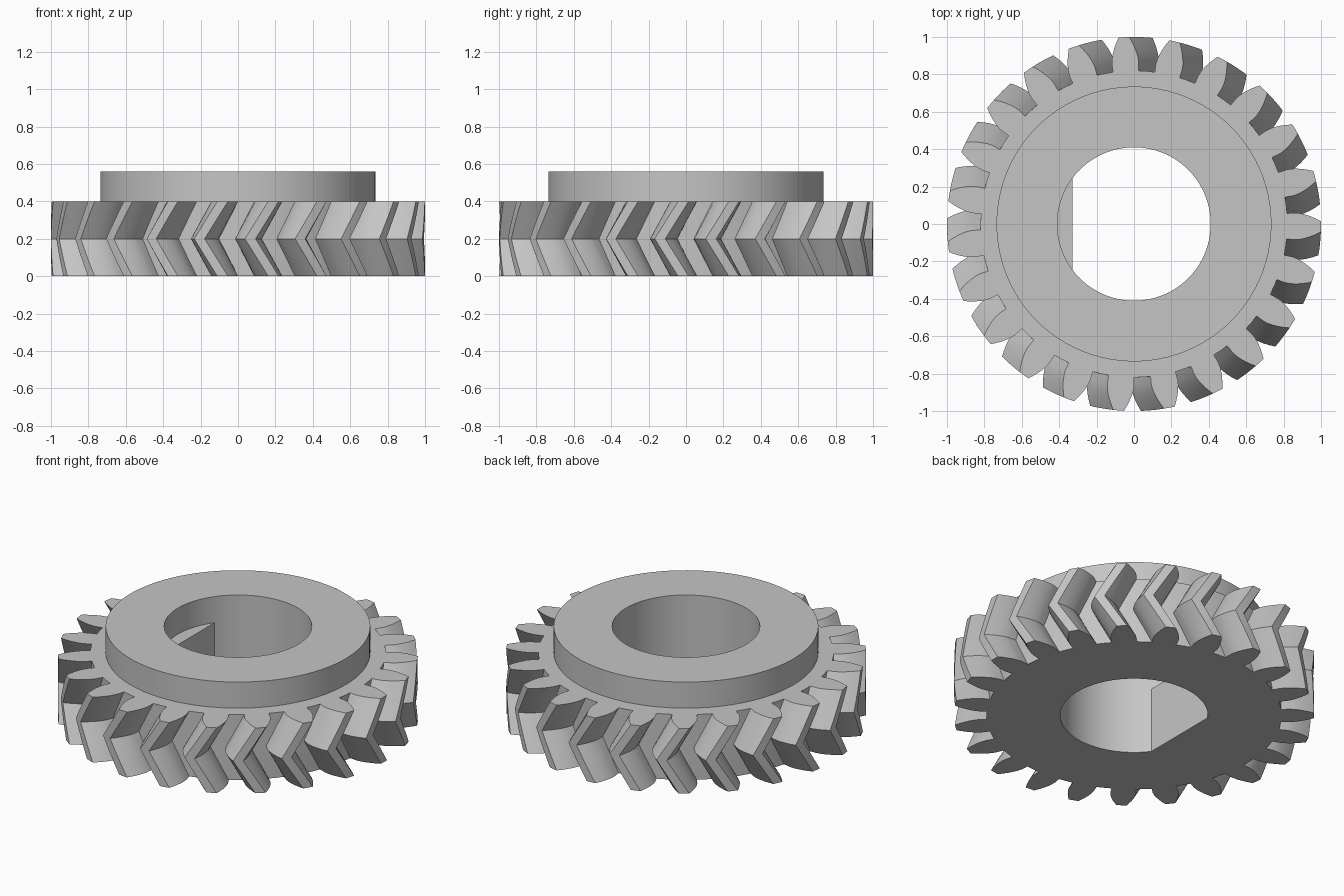
import bpy, bmesh
from math import acos, cos, sin, tan, pi, radians

cube = bpy.data.objects.get("Cube")
if cube:
    bpy.data.objects.remove(cube, do_unlink=True)

# Gear dimensions
TEETH = 23
TIP_R, PITCH_R, ROOT_R = 1.0, 0.92, 0.82
BASE_R = PITCH_R * cos(radians(20))
FACE_H, TOP_Z = 0.4, 0.56
COLLAR_R, BORE_R, FLAT_X = 0.735, 0.41, -0.33
TWIST = 0.2 * tan(radians(30)) / PITCH_R
PHASE = radians(-0.8)

# One flat metal colour
steel = bpy.data.materials.new("steel grey")
steel.use_nodes = True
colour = (0.56, 0.56, 0.56, 1)
steel.diffuse_color = colour
steel.node_tree.nodes["Principled BSDF"].inputs["Base Color"].default_value = colour


def loop(bm, polar, z):
    """Ring of vertices from (radius, angle) pairs."""
    return [bm.verts.new((r * cos(a), r * sin(a), z)) for r, a in polar]


def bridge(bm, low, high):
    """Quads between equal loops, facing outward when low is the bottom loop."""
    n = len(low)
    for i in range(n):
        j = (i + 1) % n
        bm.faces.new((low[i], low[j], high[j], high[i]))


def ring_cap(bm, outer, inner, up):
    """Flat cap with a hole."""
    edges = []
    for ring in (outer, inner):
        for i, v in enumerate(ring):
            pair = (v, ring[(i + 1) % len(ring)])
            edges.append(bm.edges.get(pair) or bm.edges.new(pair))
    made = bmesh.ops.triangle_fill(bm, edges=edges, use_beauty=True, normal=(0, 0, up))
    for f in made["geom"]:
        if isinstance(f, bmesh.types.BMFace):
            f.normal_update()
            if f.normal.z * up < 0:
                f.normal_flip()


def finish(bm, name):
    mesh = bpy.data.meshes.new(name)
    bm.to_mesh(mesh)
    bm.free()
    mesh.materials.append(steel)
    obj = bpy.data.objects.new(name, mesh)
    bpy.context.collection.objects.link(obj)
    bpy.ops.object.select_all(action="DESELECT")
    obj.select_set(True)
    bpy.context.view_layer.objects.active = obj
    bpy.ops.object.shade_smooth_by_angle(angle=radians(25))


def half_angle(r):
    """Half the tooth's angular width at a radius, on an involute flank."""
    def involute(radius):
        a = acos(min(1, BASE_R / radius))
        return tan(a) - a
    return pi / (2 * TEETH) + involute(PITCH_R) - involute(max(r, BASE_R))


# Tooth outline: gap middle, rising flank, tip, falling flank
flank = [ROOT_R] + [BASE_R + (TIP_R - BASE_R) * t / 5 for t in range(6)]
outline = []
for k in range(TEETH):
    mid = PHASE + k * 2 * pi / TEETH
    outline.append((ROOT_R, mid - pi / TEETH))
    outline += [(r, mid - half_angle(r)) for r in flank]
    outline.append((TIP_R, mid))
    outline += [(r, mid + half_angle(r)) for r in reversed(flank)]

# Bore angles: the round part, then the part closed off by the flat
edge = acos(FLAT_X / BORE_R)
round_part = [-edge + 2 * edge * i / 72 for i in range(73)]
flat_part = [edge + (2 * pi - 2 * edge) * i / 32 for i in range(1, 32)]
full = round_part + flat_part


def circle(r, angles):
    return [(r, a) for a in angles]


# Toothed body: double helical teeth and a bore with a flat
bm = bmesh.new()
STEPS = 8
levels = []
for s in range(STEPS + 1):
    t = s / STEPS
    turn = -TWIST * (1 - abs(2 * t - 1))
    levels.append(loop(bm, [(r, a + turn) for r, a in outline], FACE_H * t))
for low, high in zip(levels, levels[1:]):
    bridge(bm, low, high)
bore_low = loop(bm, circle(BORE_R, round_part), 0)
bore_high = loop(bm, circle(BORE_R, round_part), FACE_H)
bridge(bm, bore_high, bore_low)
ring_cap(bm, levels[0], bore_low, -1)
ring_cap(bm, levels[-1], loop(bm, circle(COLLAR_R, full), FACE_H), 1)
finish(bm, "herringbone_gear_body")

# Raised collar with a fully round bore
bm = bmesh.new()
sections = [(COLLAR_R, FACE_H), (COLLAR_R, TOP_Z), (BORE_R, TOP_Z), (BORE_R, FACE_H)]
rings = [loop(bm, circle(r, full), z) for r, z in sections]
for low, high in zip(rings, rings[1:]):
    bridge(bm, low, high)
# Ledge on top of the bore flat
bm.faces.new(rings[-1][len(round_part) - 1:] + [rings[-1][0]])
finish(bm, "collar")
